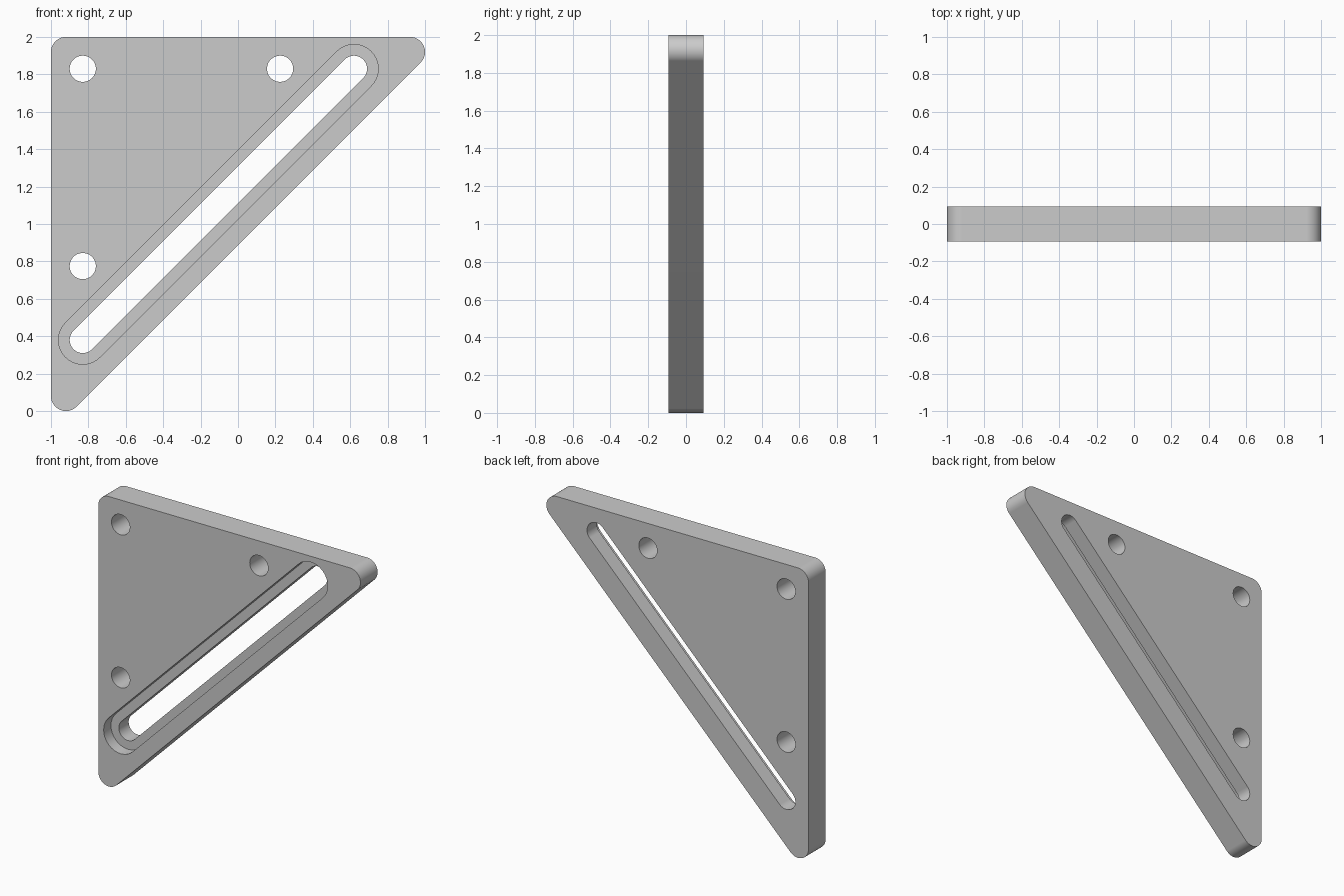
import bpy
import bmesh
from math import atan2, cos, sin, pi, radians
from mathutils import Vector

cube = bpy.data.objects.get("Cube")
if cube:
    bpy.data.objects.remove(cube, do_unlink=True)

HALF = 0.0935          # half thickness of the plate
CORNER = 0.08          # rounded corner radius
HOLE = 0.07            # bolt hole and slot radius
RECESS = 0.13          # radius of the stepped recess round the slot
RECESS_DEPTH = 0.08
LOW, HIGH = 0.38, 1.83
SIDE = -0.83

grey = bpy.data.materials.new("plain grey")
grey.use_nodes = True
colour = (0.6, 0.6, 0.6, 1)
grey.diffuse_color = colour
grey.node_tree.nodes["Principled BSDF"].inputs["Base Color"].default_value = colour


def rounded(centres, radius, steps=16):
    """Outline of counter-clockwise centres, swept by a circle."""
    pts = [Vector(c) for c in centres]
    if len(pts) == 1:
        n = steps * 3
        return [(pts[0].x + radius * cos(2 * pi * i / n),
                 pts[0].y + radius * sin(2 * pi * i / n)) for i in range(n)]
    outline = []
    for i, p in enumerate(pts):
        into, out = p - pts[i - 1], pts[(i + 1) % len(pts)] - p
        start = atan2(into.y, into.x) - pi / 2
        end = atan2(out.y, out.x) - pi / 2
        turn = (end - start) % (2 * pi)
        for k in range(steps + 1):
            a = start + turn * k / steps
            outline.append((p.x + radius * cos(a), p.y + radius * sin(a)))
    return outline


def prism(name, outline, y0, y1):
    """Extrude an x-z outline from y0 to y1."""
    bm = bmesh.new()
    face = bm.faces.new([bm.verts.new((x, y0, z)) for x, z in outline])
    ext = bmesh.ops.extrude_face_region(bm, geom=[face])
    moved = [v for v in ext["geom"] if isinstance(v, bmesh.types.BMVert)]
    bmesh.ops.translate(bm, vec=(0, y1 - y0, 0), verts=moved)
    bmesh.ops.recalc_face_normals(bm, faces=bm.faces)
    mesh = bpy.data.meshes.new(name)
    bm.to_mesh(mesh)
    bm.free()
    mesh.materials.append(grey)
    obj = bpy.data.objects.new(name, mesh)
    bpy.context.collection.objects.link(obj)
    return obj


# Triangular plate with rounded corners
edge = 1 - CORNER
plate = prism("triangular_plate",
              rounded([(-edge, CORNER), (edge, 1 + edge), (-edge, 1 + edge)], CORNER),
              -HALF, HALF)
bpy.context.view_layer.objects.active = plate
plate.select_set(True)

# Diagonal recess, through slot and three bolt holes
slot_ends = [(SIDE, LOW), (SIDE + HIGH - LOW, HIGH)]
cutters = [prism("recess_cutter", rounded(slot_ends, RECESS), -1, RECESS_DEPTH - HALF),
           prism("slot_cutter", rounded(slot_ends, HOLE), -1, 1)]
for centre in [(SIDE, HIGH), (0.225, HIGH), (SIDE, 0.775)]:
    cutters.append(prism("bolt_hole_cutter", rounded([centre], HOLE), -1, 1))

for cutter in cutters:
    cutter.hide_render = True
    cut = plate.modifiers.new("cut", 'BOOLEAN')
    cut.operation = 'DIFFERENCE'
    cut.solver = 'EXACT'
    cut.object = cutter
    bpy.ops.object.modifier_apply(modifier=cut.name)
    bpy.data.objects.remove(cutter, do_unlink=True)

# Smooth rounded walls, crisp rims, flat faces kept flat
bpy.ops.object.shade_smooth_by_angle(angle=radians(30))
flat = plate.modifiers.new("flat_face_normals", 'WEIGHTED_NORMAL')
flat.keep_sharp = True
